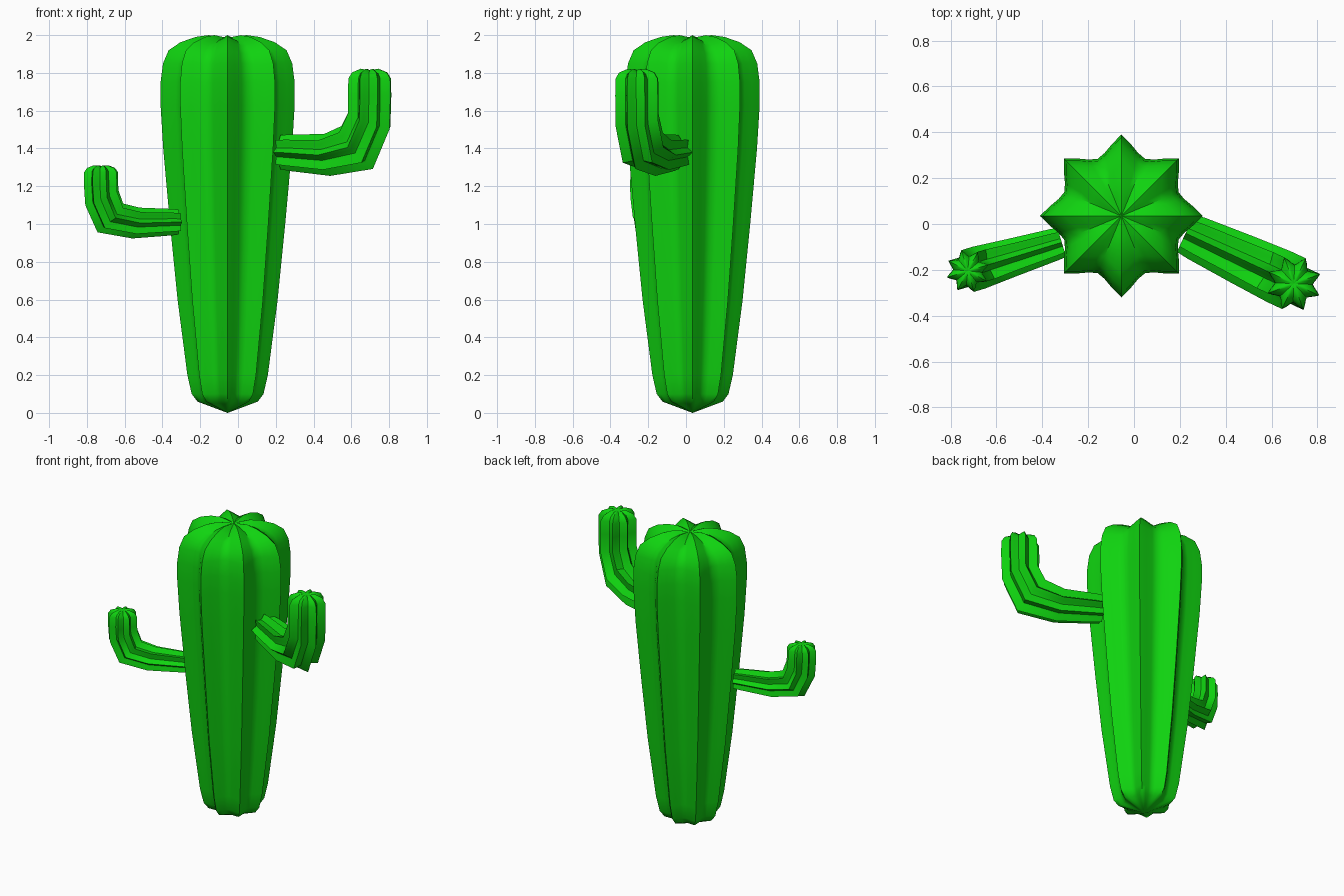
import bpy, bmesh, math
from mathutils import Vector

if "Cube" in bpy.data.objects:
    bpy.data.objects.remove(bpy.data.objects["Cube"])

green = bpy.data.materials.new("cactus green")
green.diffuse_color = (0.005, 0.65, 0.005, 1)
green.use_nodes = True
green.node_tree.nodes["Principled BSDF"].inputs["Base Color"].default_value = green.diffuse_color

RIBS = 8
STEPS = 6  # points per rib


def ribbed_tube(name, base, tip, rings, ribs, limit):
    """Sweep an eight-rib star along rings of (fraction base-to-tip, z, radius, tilt, groove drop)."""
    b, t = Vector((*base, 0)), Vector((*tip, 0))
    h = (t - b).normalized() if (t - b).length > 1e-6 else Vector((0, 1, 0))
    up = Vector((0, 0, 1))
    side = h.cross(up)
    bm = bmesh.new()
    n = RIBS * STEPS
    loops = []
    for f, z, r, tilt, drop in rings:
        a = math.radians(tilt)
        c = b.lerp(t, f) + up * z
        u = -math.sin(a) * h + math.cos(a) * up
        if r == 0:
            loops.append([bm.verts.new(c)])
            continue
        loop = []
        for i in range(n):
            k = i % STEPS
            k = min(k, STEPS - k)
            ang = 2 * math.pi * i / n
            s = ribs[k]
            p = c + u * (r * s * math.cos(ang)) + side * (min(r, limit) * s * math.sin(ang))
            loop.append(bm.verts.new(p - up * drop * k / 3))
        loops.append(loop)
    for lo, hi in zip(loops, loops[1:]):
        for i in range(n):
            j = (i + 1) % n
            if len(lo) == 1:
                bm.faces.new((lo[0], hi[j], hi[i]))
            elif len(hi) == 1:
                bm.faces.new((lo[i], lo[j], hi[0]))
            else:
                bm.faces.new((lo[i], lo[j], hi[j], hi[i]))
    bmesh.ops.recalc_face_normals(bm, faces=bm.faces)
    me = bpy.data.meshes.new(name)
    bm.to_mesh(me)
    bm.free()
    me.materials.append(green)
    ob = bpy.data.objects.new(name, me)
    bpy.context.collection.objects.link(ob)
    bpy.ops.object.select_all(action='DESELECT')
    ob.select_set(True)
    bpy.context.view_layer.objects.active = ob
    bpy.ops.object.shade_smooth_by_angle(angle=math.radians(42))


# Trunk: tapered, widest near the top, with a slightly dimpled crown
trunk = [(0.0, 0), (0.06, .16), (0.1, .19), (0.2, .213), (0.6, .265), (1.0, .305),
         (1.4, .341), (1.63, .355), (1.75, .355), (1.85, .342), (1.92, .312),
         (1.962, .25), (1.99, .17), (2.0, .1), (1.985, 0)]
ribbed_tube("trunk", (-.055, .035), (-.055, .035),
            [(0, z, r, 90, .02 if 1.9 < z else 0) for z, r in trunk],
            (1, .89, .80, .76), 1)

arm_ribs = (1, .86, .74, .68)

# Large arm on the right
ribbed_tube("right_arm", (.225, -.04), (.697, -.26), [
    (0, 1.38, 0, 0, 0), (0, 1.38, .09, 0, 0), (.1, 1.378, .097, -2, 0),
    (.52, 1.365, .112, 10, 0), (.86, 1.405, .146, 39, 0), (.995, 1.55, .128, 67, 0),
    (1, 1.68, .122, 90, 0), (1, 1.77, .12, 90, 0), (1, 1.802, .1, 90, .006),
    (1, 1.822, .05, 90, .008), (1, 1.813, 0, 90, 0)], arm_ribs, .122)

# Small arm on the left
ribbed_tube("left_arm", (-.315, -.08), (-.725, -.205), [
    (0, 1.01, 0, 0, 0), (0, 1.01, .066, 0, 0), (.08, 1.01, .07, -2, 0),
    (.55, 1.005, .084, 14, 0), (.88, 1.032, .104, 43, 0), (.99, 1.14, .1, 66, 0),
    (1, 1.21, .095, 90, 0), (1, 1.275, .093, 90, 0), (1, 1.297, .077, 90, .005),
    (1, 1.311, .04, 90, .006), (1, 1.304, 0, 90, 0)], arm_ribs, .095)
